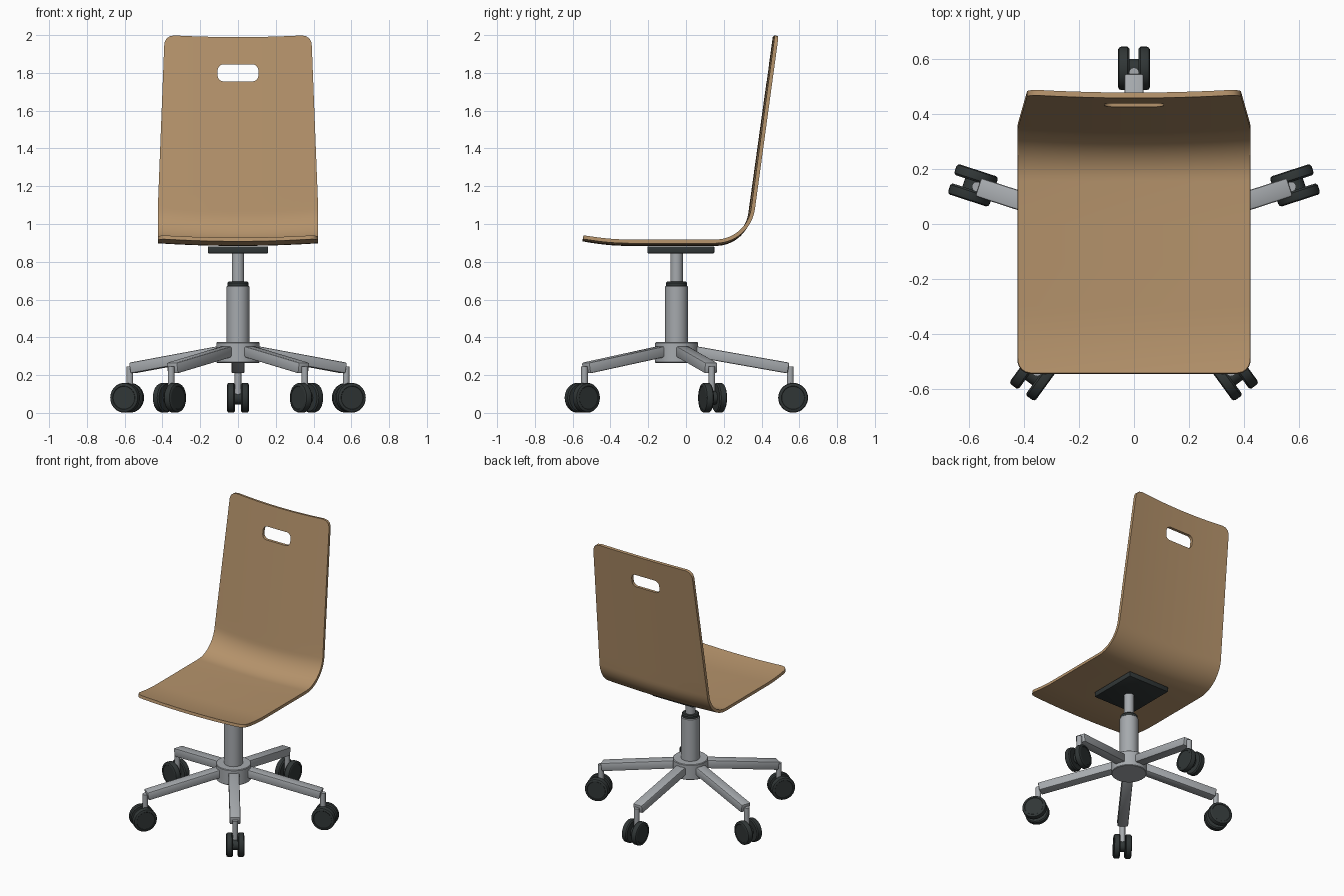
import bpy, bmesh
from math import sin, cos, pi, radians, sqrt
from mathutils import Matrix, Vector

cube = bpy.data.objects.get("Cube")
if cube:
    bpy.data.objects.remove(cube, do_unlink=True)


def material(name, rgb):
    m = bpy.data.materials.new(name)
    m.use_nodes = True
    m.diffuse_color = (*rgb, 1)
    m.node_tree.nodes["Principled BSDF"].inputs["Base Color"].default_value = (*rgb, 1)
    return m


WOOD = material("light wood", (0.46, 0.29, 0.147))
METAL = material("grey metal", (0.38, 0.40, 0.42))
DARK = material("dark plastic", (0.03, 0.037, 0.037))

BASE_Y = -0.05  # axis of the column


def smooth(ob, angle=35):
    bpy.ops.object.select_all(action="DESELECT")
    ob.select_set(True)
    bpy.context.view_layer.objects.active = ob
    bpy.ops.object.shade_smooth_by_angle(angle=radians(angle))


def finish(name, bm, mat, matrix=Matrix()):
    bmesh.ops.recalc_face_normals(bm, faces=bm.faces)
    mesh = bpy.data.meshes.new(name)
    bm.to_mesh(mesh)
    bm.free()
    mesh.materials.append(mat)
    ob = bpy.data.objects.new(name, mesh)
    ob.matrix_world = matrix
    bpy.context.collection.objects.link(ob)
    smooth(ob)
    return ob


def lathe(name, profile, mat, matrix=Matrix(), sides=32):
    """Turn (radius, height) points around local z and cap both ends."""
    bm = bmesh.new()
    rings = [[bm.verts.new((r * cos(2 * pi * i / sides), r * sin(2 * pi * i / sides), z))
              for i in range(sides)] for r, z in profile]
    for a, b in zip(rings, rings[1:]):
        for i in range(sides):
            j = (i + 1) % sides
            bm.faces.new((a[i], a[j], b[j], b[i]))
    bm.faces.new(rings[0])
    bm.faces.new(rings[-1])
    return finish(name, bm, mat, matrix)


def box(name, size, mat, matrix, bevel):
    bm = bmesh.new()
    bmesh.ops.create_cube(bm, size=1)
    bmesh.ops.scale(bm, vec=size, verts=bm.verts)
    bmesh.ops.bevel(bm, geom=bm.edges[:], offset=bevel, segments=2, profile=0.5, affect="EDGES")
    return finish(name, bm, mat, matrix)


# Seat shell: side path as (y, z, how much it belongs to the back)
path = []
for i in range(13):
    y = -0.545 + 0.245 * (i / 12) ** 1.6
    path.append((y, 0.908 + 0.024 * ((-0.3 - y) / 0.245) ** 2, 0))
path += [(-0.15, 0.908, 0), (0.0, 0.908, 0)]
BEND, TILT = 0.2, radians(82)
for i in range(15):
    a = TILT * i / 14
    path.append((0.157 + BEND * sin(a), 0.908 + BEND * (1 - cos(a)), i / 14))
y0, z0, _ = path[-1]
y1, z1 = 0.483, 2.002
for i in range(1, 19):
    k = 1 - (1 - i / 18) ** 1.7
    path.append((y0 + (y1 - y0) * k, z0 + (z1 - z0) * k, 1))

lengths = [0]
for p, q in zip(path, path[1:]):
    lengths.append(lengths[-1] + (Vector(q[:2]) - Vector(p[:2])).length)


def rounded(half, d, r):
    """Half width at distance d from an end with corner radius r."""
    d = min(d, r)
    return half - r + sqrt(r * r - (r - d) ** 2)


bm = bmesh.new()
COLS = 16
rows = []
for (y, z, back), s in zip(path, lengths):
    half = 0.424 - 0.036 * max(0, (z - z0) / (z1 - z0))
    half = rounded(half, min(s, lengths[-1] - s), 0.05)
    row = []
    for c in range(COLS + 1):
        x = half * (2 * c / COLS - 1)
        sag = 0.014 * (1 - (x / 0.424) ** 2)
        row.append(bm.verts.new((x, y - sag * back, z - sag)))
    rows.append(row)
for a, b in zip(rows, rows[1:]):
    for c in range(COLS):
        bm.faces.new((a[c], a[c + 1], b[c + 1], b[c]))
shell = finish("seat_shell", bm, WOOD)
solid = shell.modifiers.new("thickness", "SOLIDIFY")
solid.thickness = 0.02
solid.offset = 0

# Grip slot cut through the back
bm = bmesh.new()
bmesh.ops.create_cube(bm, size=1)
bmesh.ops.scale(bm, vec=(0.216, 0.3, 0.09), verts=bm.verts)
bmesh.ops.bevel(bm, geom=[e for e in bm.edges if abs(e.verts[0].co.y - e.verts[1].co.y) > 0.1],
                offset=0.032, segments=6, profile=0.5, affect="EDGES")
cutter = finish("slot_cutter", bm, WOOD, Matrix.Translation((0, 0.44, 1.8)))
cutter.hide_render = True
cut = shell.modifiers.new("slot", "BOOLEAN")
cut.operation = "DIFFERENCE"
cut.solver = "EXACT"
cut.object = cutter

# Bake the shell so that its sharp rims are found
graph = bpy.context.evaluated_depsgraph_get()
baked = bpy.data.meshes.new_from_object(shell.evaluated_get(graph))
shell.modifiers.clear()
shell.data = baked
bpy.data.objects.remove(cutter, do_unlink=True)
smooth(shell)

# Mounting plate and column
box("mounting_plate", (0.32, 0.354, 0.036), DARK, Matrix.Translation((0, -0.027, 0.863)), 0.004)
axis = Matrix.Translation((0, BASE_Y, 0))
lathe("gas_rod", [(0.033, 0.6), (0.033, 0.85)], METAL, axis)
lathe("column_collar", [(0.056, 0.66), (0.056, 0.688), (0.05, 0.695)], DARK, axis)
lathe("column", [(0.06, 0.3), (0.06, 0.668), (0.056, 0.672)], METAL, axis)
lathe("hub", [(0.11, 0.265), (0.114, 0.269), (0.114, 0.37), (0.11, 0.374)], METAL, axis)

# Five arms, each with a twin wheel caster
WHEEL = [(0.055, 0.016), (0.072, 0.016), (0.079, 0.023), (0.079, 0.047),
         (0.076, 0.054), (0.069, 0.058), (0.062, 0.058), (0.06, 0.056)]
for n in range(5):
    turn = axis @ Matrix.Rotation(radians(90 + 72 * n), 4, "Z")
    slope = Matrix.Translation((0.322, 0, 0.285)) @ Matrix.Rotation(0.175, 4, "Y")
    box(f"arm_{n + 1}", (0.55, 0.07, 0.058), METAL, turn @ slope, 0.008)
    lathe(f"caster_stem_{n + 1}", [(0.018, 0.1), (0.018, 0.245)], METAL,
          turn @ Matrix.Translation((0.602, 0, 0)), 16)
    axle = turn @ Matrix.Translation((0.617, 0, 0.08))
    for side, sign in (("a", 1), ("b", -1)):
        lathe(f"wheel_{n + 1}{side}", WHEEL, DARK,
              axle @ Matrix.Rotation(sign * pi / 2, 4, "X"))
    lathe(f"axle_{n + 1}", [(0.035, -0.02), (0.035, 0.02)], DARK,
          axle @ Matrix.Rotation(pi / 2, 4, "X"), 20)
